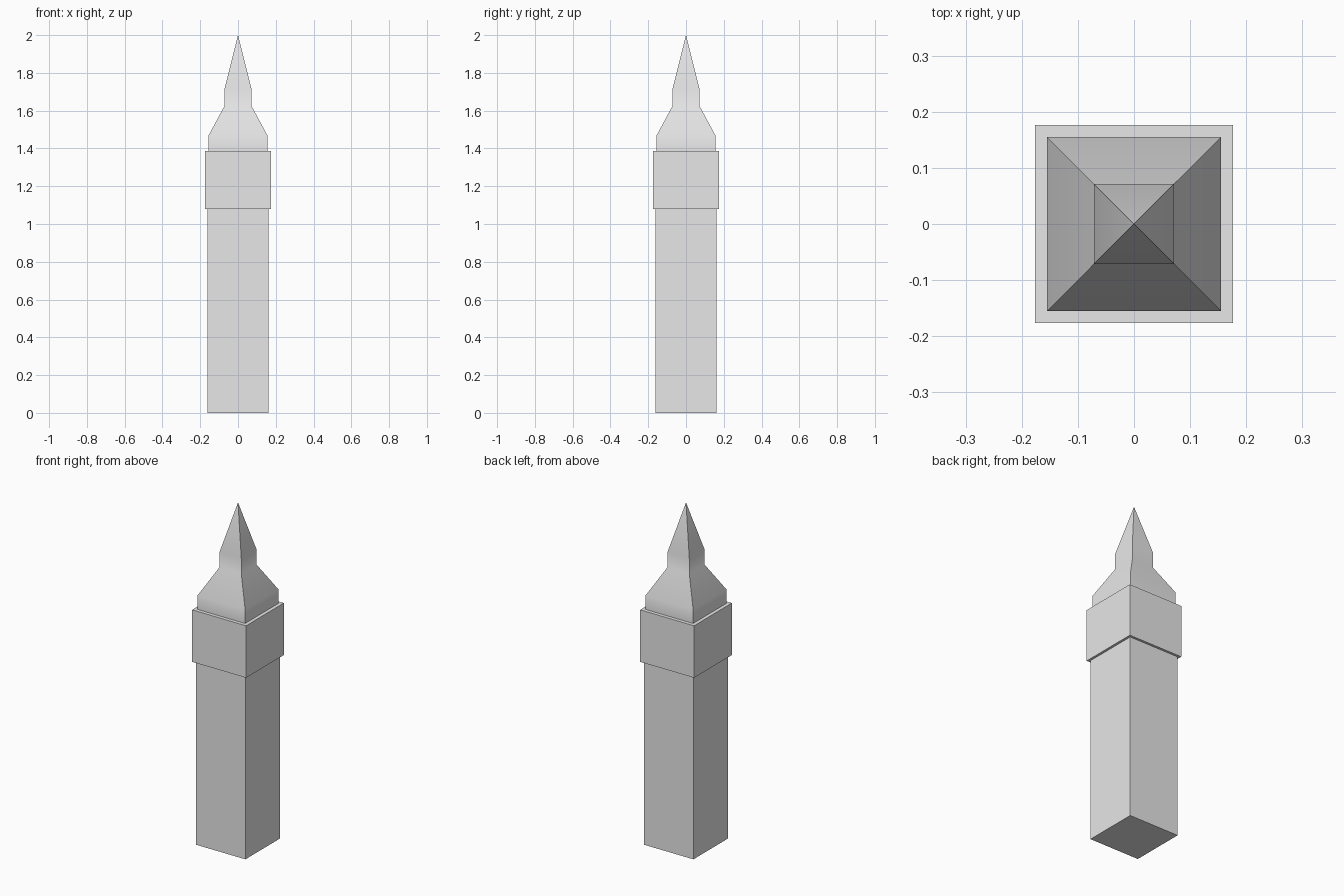
import bpy
import bmesh
import math

cube = bpy.data.objects.get("Cube")
if cube:
    bpy.data.objects.remove(cube, do_unlink=True)

# Single stone colour
stone = bpy.data.materials.new("light_grey_stone")
stone.use_nodes = True
colour = (0.8, 0.8, 0.8, 1.0)
stone.diffuse_color = colour
stone.node_tree.nodes["Principled BSDF"].inputs["Base Color"].default_value = colour


def square_tower(name, profile, smooth=False):
    """Stack square rings given as (half width, z); half width 0 is a point."""
    bm = bmesh.new()
    corners = [(-1, -1), (1, -1), (1, 1), (-1, 1)]
    rings = []
    for half, z in profile:
        if half == 0:
            rings.append([bm.verts.new((0, 0, z))] * 4)
        else:
            rings.append([bm.verts.new((cx * half, cy * half, z)) for cx, cy in corners])
    for low, high in zip(rings, rings[1:]):
        for i in range(4):
            j = (i + 1) % 4
            loop = [low[i], low[j], high[j], high[i]]
            bm.faces.new(list(dict.fromkeys(loop)))
    # Close the flat ends
    bm.faces.new(rings[0][::-1])
    if profile[-1][0] > 0:
        bm.faces.new(rings[-1])
    bmesh.ops.recalc_face_normals(bm, faces=bm.faces)
    mesh = bpy.data.meshes.new(name)
    bm.to_mesh(mesh)
    bm.free()
    mesh.materials.append(stone)
    obj = bpy.data.objects.new(name, mesh)
    bpy.context.collection.objects.link(obj)
    if smooth:
        bpy.ops.object.select_all(action="DESELECT")
        obj.select_set(True)
        bpy.context.view_layer.objects.active = obj
        bpy.ops.object.shade_smooth_by_angle(angle=math.radians(30))
    return obj


# Plain square shaft
square_tower("tower_shaft", [(0.162, 0.0), (0.162, 1.08)])

# Wider clock stage overhanging the shaft
square_tower("clock_stage", [(0.176, 1.08), (0.176, 1.387)])

# Stepped roof, lantern and spire with softly blended bands
square_tower("spire_roof", [(0.155, 1.387), (0.155, 1.47), (0.071, 1.626),
                            (0.071, 1.716), (0.0, 2.0)], smooth=True)
